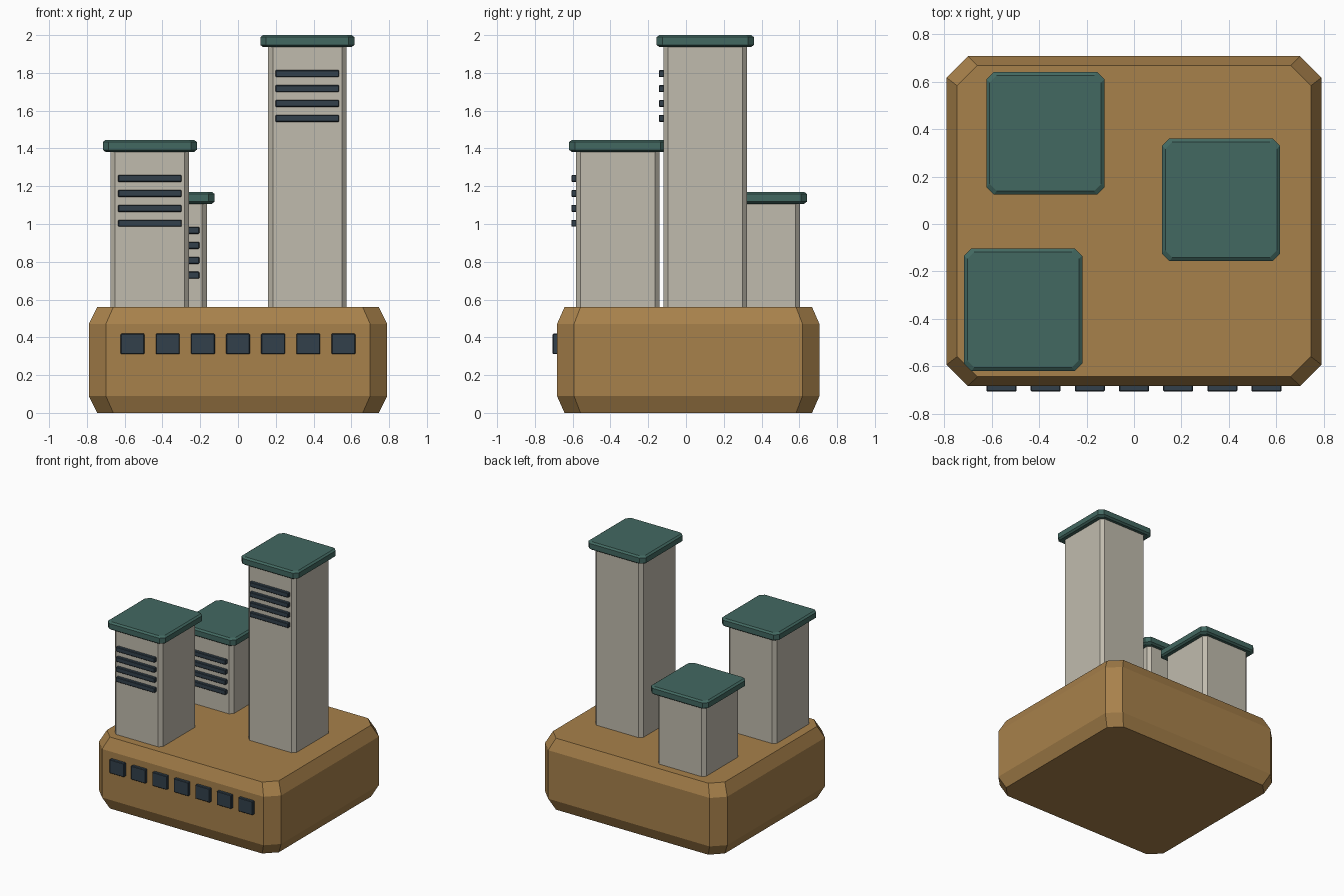
import bpy
import bmesh

default = bpy.data.objects.get("Cube")
if default:
    bpy.data.objects.remove(default, do_unlink=True)


def make_material(name, rgb):
    mat = bpy.data.materials.new(name)
    mat.use_nodes = True
    colour = (*rgb, 1.0)
    mat.diffuse_color = colour
    shader = next(n for n in mat.node_tree.nodes if n.type == "BSDF_PRINCIPLED")
    shader.inputs["Base Color"].default_value = colour
    shader.inputs["Roughness"].default_value = 0.8
    return mat


ochre = make_material("ochre", (0.39, 0.22, 0.07))
stone = make_material("warm grey", (0.53, 0.50, 0.42))
green = make_material("dark green", (0.055, 0.14, 0.12))
slate = make_material("dark slate", (0.032, 0.051, 0.07))


def finish(name, bm, mat):
    bmesh.ops.recalc_face_normals(bm, faces=bm.faces)
    mesh = bpy.data.meshes.new(name)
    bm.to_mesh(mesh)
    bm.free()
    mesh.materials.append(mat)
    obj = bpy.data.objects.new(name, mesh)
    bpy.context.collection.objects.link(obj)
    return obj


def chamfered_block(name, centre, half, cut, z0, z1, mat, edge=0.0, shrink=0.943):
    """Block with cut corners; its ends narrow by shrink over the edge height."""
    (cx, cy), (hx, hy) = centre, half
    outline = [(hx - cut, -hy), (hx, cut - hy), (hx, hy - cut), (hx - cut, hy),
               (cut - hx, hy), (-hx, hy - cut), (-hx, cut - hy), (cut - hx, -hy)]
    levels = [(z0, 1), (z1, 1)]
    if edge:
        levels = [(z0, shrink), (z0 + edge, 1), (z1 - edge, 1), (z1, shrink)]
    bm = bmesh.new()
    rings = [[bm.verts.new((cx + x * s, cy + y * s, z)) for x, y in outline]
             for z, s in levels]
    bm.faces.new(rings[0])
    bm.faces.new(rings[-1])
    for low, high in zip(rings, rings[1:]):
        for i in range(8):
            j = (i + 1) % 8
            bm.faces.new((low[i], low[j], high[j], high[i]))
    return finish(name, bm, mat)


def panel(name, centre, size, mat):
    """Small box with lightly bevelled edges."""
    bm = bmesh.new()
    bmesh.ops.create_cube(bm, size=1)
    bmesh.ops.scale(bm, vec=size, verts=bm.verts)
    bmesh.ops.bevel(bm, geom=bm.edges[:], offset=0.004, segments=1, affect="EDGES")
    bmesh.ops.translate(bm, vec=centre, verts=bm.verts)
    return finish(name, bm, mat)


# Broad base with a row of front windows
chamfered_block("base", (0, 0.012), (0.79, 0.695), 0.09, 0, 0.56, ochre, edge=0.09)
for i in range(7):
    panel(f"base_window_{i + 1}", ((i - 3) * 0.186, -0.686, 0.365),
          (0.126, 0.04, 0.108), slate)

# Three towers, each with a flat cap and four front louvres
towers = {
    "tall_tower": (0.367, 0.102, 2.0),
    "front_tower": (-0.467, -0.361, 1.445),
    "rear_tower": (-0.373, 0.382, 1.17),
}
for name, (x, y, top) in towers.items():
    chamfered_block(f"{name}_body", (x, y), (0.208, 0.222), 0.025,
                    0.5, top - 0.05, stone)
    chamfered_block(f"{name}_cap", (x, y), (0.249, 0.258), 0.031,
                    top - 0.063, top, green, edge=0.011)
    for i in range(4):
        panel(f"{name}_louvre_{i + 1}", (x, y - 0.226, top - 0.204 - i * 0.079),
              (0.336, 0.04, 0.037), slate)
